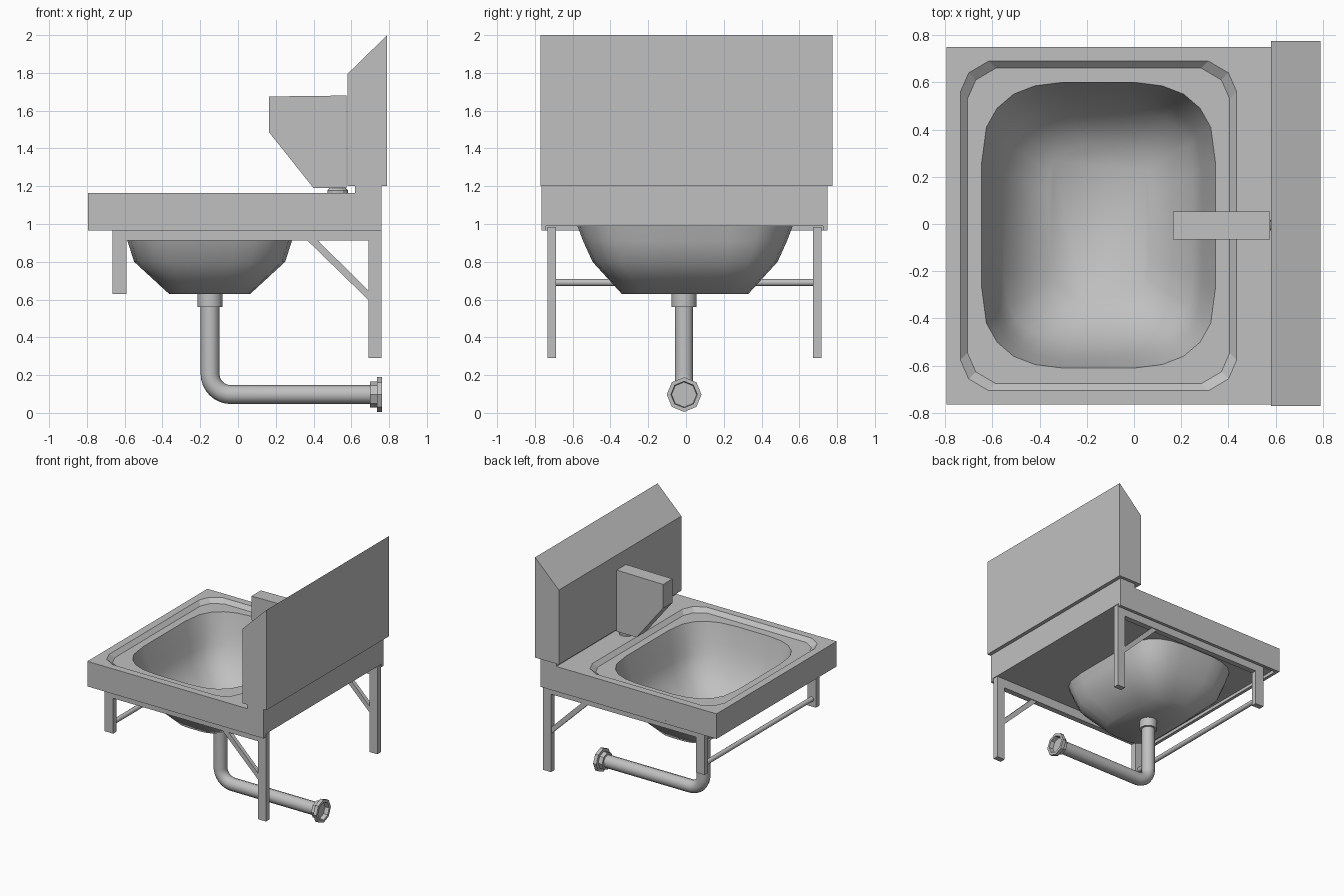
import bpy
import bmesh
import math
from mathutils import Vector

cube = bpy.data.objects.get("Cube")
if cube:
    bpy.data.objects.remove(cube, do_unlink=True)

steel = bpy.data.materials.new("brushed_steel_grey")
steel.use_nodes = True
GREY = (0.53, 0.53, 0.53, 1)
steel.diffuse_color = GREY
steel.node_tree.nodes["Principled BSDF"].inputs["Base Color"].default_value = GREY

MID_Y = -0.008          # symmetry line across the basin
BOWL = Vector((-0.15, -0.005))


def link(name, data):
    obj = bpy.data.objects.new(name, data)
    bpy.context.collection.objects.link(obj)
    data.materials.append(steel)
    return obj


def finish(name, bm):
    bmesh.ops.recalc_face_normals(bm, faces=bm.faces[:])
    mesh = bpy.data.meshes.new(name)
    bm.to_mesh(mesh)
    bm.free()
    return link(name, mesh)


def smooth(obj, degrees):
    bpy.ops.object.select_all(action='DESELECT')
    obj.select_set(True)
    bpy.context.view_layer.objects.active = obj
    bpy.ops.object.shade_smooth_by_angle(angle=math.radians(degrees))


def prism(name, profile, y0, y1):
    """Extrude an (x, z) profile along y."""
    bm = bmesh.new()
    face = bm.faces.new([bm.verts.new((x, y0, z)) for x, z in profile])
    ext = bmesh.ops.extrude_face_region(bm, geom=[face])["geom"]
    moved = [v for v in ext if isinstance(v, bmesh.types.BMVert)]
    bmesh.ops.translate(bm, verts=moved, vec=(0, y1 - y0, 0))
    return finish(name, bm)


def box(name, x0, x1, y0, y1, z0, z1):
    return prism(name, [(x0, z0), (x1, z0), (x1, z1), (x0, z1)], y0, y1)


def ring(bm, points, z):
    return [bm.verts.new((x, y, z)) for x, y in points]


def skin(bm, a, b):
    n = len(a)
    for i in range(n):
        bm.faces.new((a[i], a[(i + 1) % n], b[(i + 1) % n], b[i]))


def fill_between(bm, *loops):
    """Flat face with a hole."""
    edges = []
    for loop in loops:
        for a, b in zip(loop, loop[1:] + loop[:1]):
            edges.append(bm.edges.get((a, b)) or bm.edges.new((a, b)))
    bmesh.ops.triangle_fill(bm, use_beauty=True, edges=edges, normal=(0, 0, 1))


def mirrored(quadrant):
    """Whole outline from the points of one quadrant."""
    q = list(quadrant)
    return (q + [(-x, y) for x, y in reversed(q)] + [(-x, -y) for x, y in q]
            + [(x, -y) for x, y in reversed(q)])


def lathe(name, axis_point, axis, profile, sides):
    """Spin (distance along axis, radius) pairs; ends are capped."""
    bm = bmesh.new()
    rot = Vector((0, 0, 1)).rotation_difference(Vector(axis))
    rings = []
    for d, r in profile:
        angles = [math.tau * i / sides for i in range(sides)]
        rings.append([bm.verts.new(Vector(axis_point) + rot @ Vector(
            (r * math.cos(t), r * math.sin(t), d))) for t in angles])
    for a, b in zip(rings, rings[1:]):
        skin(bm, a, b)
    bm.faces.new(rings[0])
    bm.faces.new(rings[-1])
    return finish(name, bm)


# Outlines: bowl, raised rim step and outer counter
CORNER = [(0.495, 0.265), (0.475, 0.415), (0.43, 0.495),
          (0.36, 0.555), (0.27, 0.59), (0.15, 0.605)]


def bowl_outline(half_x, half_y):
    return [(BOWL.x + x * half_x / 0.495, BOWL.y + y * half_y / 0.605)
            for x, y in mirrored(CORNER)]


def rim_outline(hx, hy):
    quad = [(hx, hy - 0.13), (hx - 0.035, hy - 0.05), (hx - 0.12, hy)]
    return [(BOWL.x + x, MID_Y + y) for x, y in mirrored(quad)]


X0, X1, Y0, Y1 = -0.795, 0.76, -0.765, 0.75
TOP, DISH, UNDER = 1.165, 1.135, 0.99
outer = [(X0, Y0), (X1, Y0), (X1, Y1), (X0, Y1)]

# Counter with a sunken, bevelled dish around the bowl
bm = bmesh.new()
top = ring(bm, outer, TOP)
under = ring(bm, outer, UNDER)
step_high = ring(bm, rim_outline(0.585, 0.698), TOP)
step_low = ring(bm, rim_outline(0.555, 0.668), DISH)
lip = ring(bm, bowl_outline(0.495, 0.605), DISH)
hole = ring(bm, bowl_outline(0.455, 0.57), UNDER)
skin(bm, under, top)
skin(bm, step_high, step_low)
fill_between(bm, top, step_high)
fill_between(bm, step_low, lip)
fill_between(bm, under, hole)
finish("counter", bm)

# Bowl shell
bm = bmesh.new()
levels = [(DISH, 0.495, 0.605), (UNDER, 0.455, 0.57), (0.91, 0.435, 0.54),
          (0.8, 0.4, 0.49), (0.63, 0.215, 0.335)]
loops = [ring(bm, bowl_outline(hx, hy), z) for z, hx, hy in levels]
for a, b in zip(loops, loops[1:]):
    skin(bm, a, b)
bm.faces.new(loops[-1])
smooth(finish("bowl", bm), 60)

# Skirt on three sides, and the rear upstand
SKIRT, T = 0.965, 0.025
box("skirt_front", X0, X0 + T, Y0, Y1, SKIRT, UNDER)
box("skirt_near", X0 + T, X1, Y0, Y0 + T, SKIRT, UNDER)
box("skirt_far", X0 + T, X1, Y1 - T, Y1, SKIRT, UNDER)
box("rear_upstand", 0.62, X1, Y0, Y1, TOP, 1.2)

# Splashback with a sloping top
prism("splashback", [(0.58, 1.2), (0.79, 1.2), (0.79, 2), (0.58, 1.795)],
      -0.77, 0.775)

# Tap body on a small round foot
prism("tap_body", [(0.165, 1.675), (0.165, 1.485), (0.4, 1.19),
                   (0.575, 1.19), (0.575, 1.68)], -0.065, 0.053)
lathe("tap_foot", (0.528, -0.005, TOP), (0, 0, 1),
      [(0, 0.055), (0.012, 0.055), (0.027, 0.04)], 12)

# Support brackets, one on each side
for side, label in ((-1, "near"), (1, "far")):
    y = MID_Y + side * 0.7025
    a, b = y - 0.0225, y + 0.0225
    box("rail_" + label, -0.59, 0.69, a, b, 0.912, 0.985)
    box("front_leg_" + label, -0.665, -0.59, a, b, 0.63, 0.985)
    box("rear_leg_" + label, 0.69, 0.76, a, b, 0.29, 0.985)
    prism("brace_" + label, [(0.365, 0.915), (0.42, 0.915),
                             (0.69, 0.648), (0.69, 0.598)],
          y - 0.016, y + 0.016)
smooth(lathe("cross_rod", (-0.628, MID_Y - 0.69, 0.69), (0, 1, 0),
             [(0, 0.019), (1.38, 0.019)], 10), 40)

# Waste pipe: down, round a bend, then back to the wall
PX, PY, PZ, BEND = -0.148, -0.01, 0.097, 0.11
path = [(PX, 0.62)]
for i in range(9):
    t = math.pi / 2 * i / 8
    path.append((PX + BEND * (1 - math.cos(t)), PZ + BEND * (1 - math.sin(t))))
path.append((0.71, PZ))
curve = bpy.data.curves.new("waste_pipe", 'CURVE')
curve.dimensions = '3D'
curve.bevel_depth = 0.05
curve.bevel_resolution = 3
spline = curve.splines.new('POLY')
spline.points.add(len(path) - 1)
for point, (x, z) in zip(spline.points, path):
    point.co = (x, PY, z, 1)
pipe = link("waste_pipe", curve)
bpy.ops.object.select_all(action='DESELECT')
pipe.select_set(True)
bpy.context.view_layer.objects.active = pipe
bpy.ops.object.convert(target='MESH')
smooth(bpy.context.view_layer.objects.active, 40)

# Collar under the bowl and the hollow wall flange
smooth(lathe("pipe_collar", (PX, PY, 0.56), (0, 0, 1),
             [(0, 0.066), (0.07, 0.066)], 16), 40)
lathe("wall_flange", (0.7, PY, PZ), (1, 0, 0),
      [(0, 0.068), (0.035, 0.068), (0.035, 0.092), (0.063, 0.092),
       (0.063, 0.07), (0.03, 0.066)], 8)
